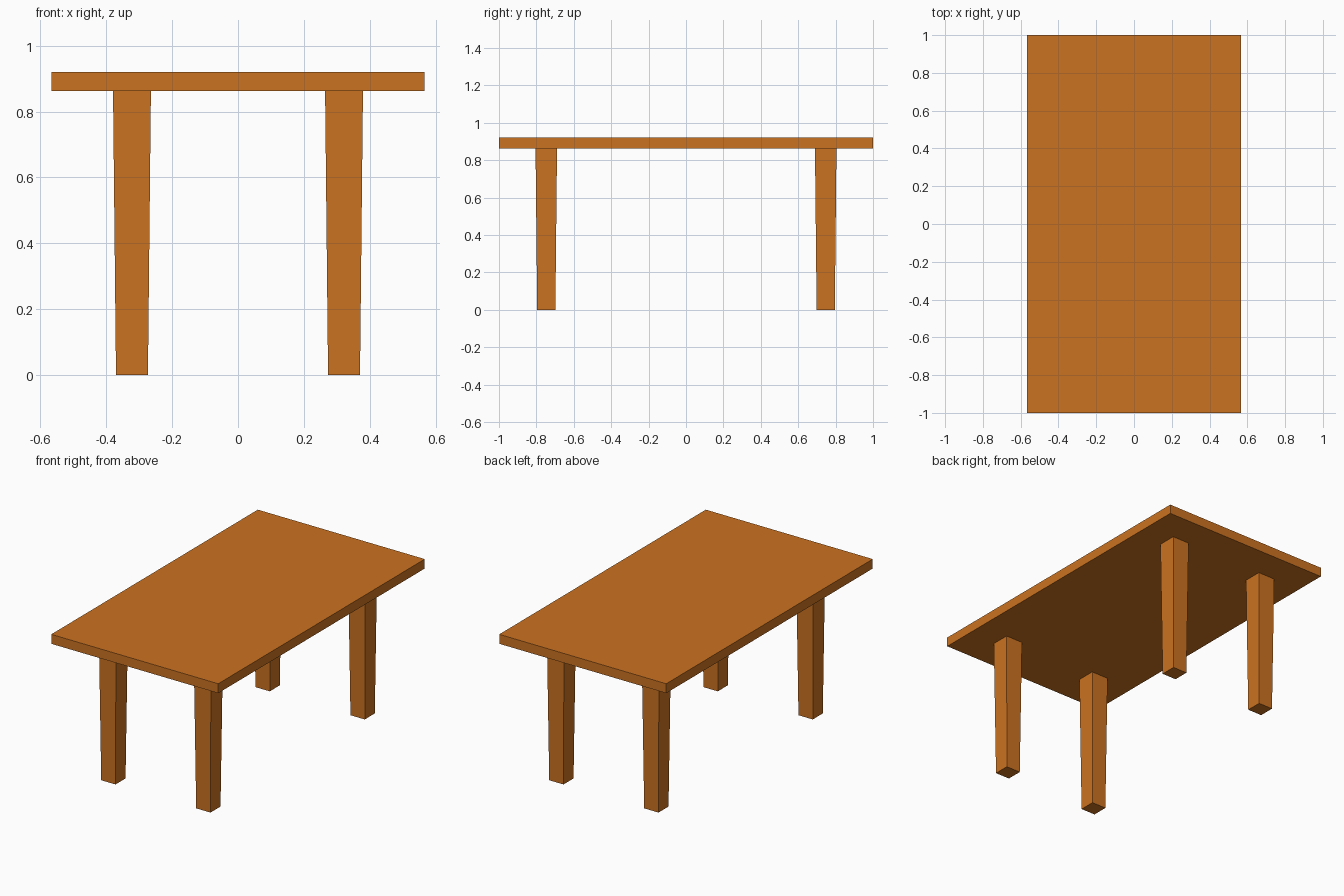
import bpy, bmesh

if "Cube" in bpy.data.objects:
    bpy.data.objects.remove(bpy.data.objects["Cube"])

wood = bpy.data.materials.new("orange_wood")
wood.diffuse_color = (0.6, 0.17, 0.015, 1)
wood.use_nodes = True
wood.node_tree.nodes["Principled BSDF"].inputs["Base Color"].default_value = wood.diffuse_color


def tapered_box(name, x, y, z0, z1, bottom, top):
    """Box from z0 to z1 with (half x, half y) sizes at the bottom and top."""
    bm = bmesh.new()
    bmesh.ops.create_cube(bm, size=2)
    for v in bm.verts:
        hx, hy = top if v.co.z > 0 else bottom
        v.co = (x + v.co.x * hx, y + v.co.y * hy, z1 if v.co.z > 0 else z0)
    mesh = bpy.data.meshes.new(name)
    bm.to_mesh(mesh)
    bm.free()
    mesh.materials.append(wood)
    obj = bpy.data.objects.new(name, mesh)
    bpy.context.collection.objects.link(obj)
    return obj


# Flat slab
tapered_box("table_top", 0, 0, 0.862, 0.92, (0.566, 1.0), (0.566, 1.0))

# Four legs, slightly narrower at the foot
for end, sy in (("front", -1), ("back", 1)):
    for side, sx in (("left", -1), ("right", 1)):
        tapered_box(f"{end}_{side}_leg", sx * 0.322, sy * 0.747, 0, 0.862,
                    (0.0485, 0.0485), (0.0575, 0.0575))
